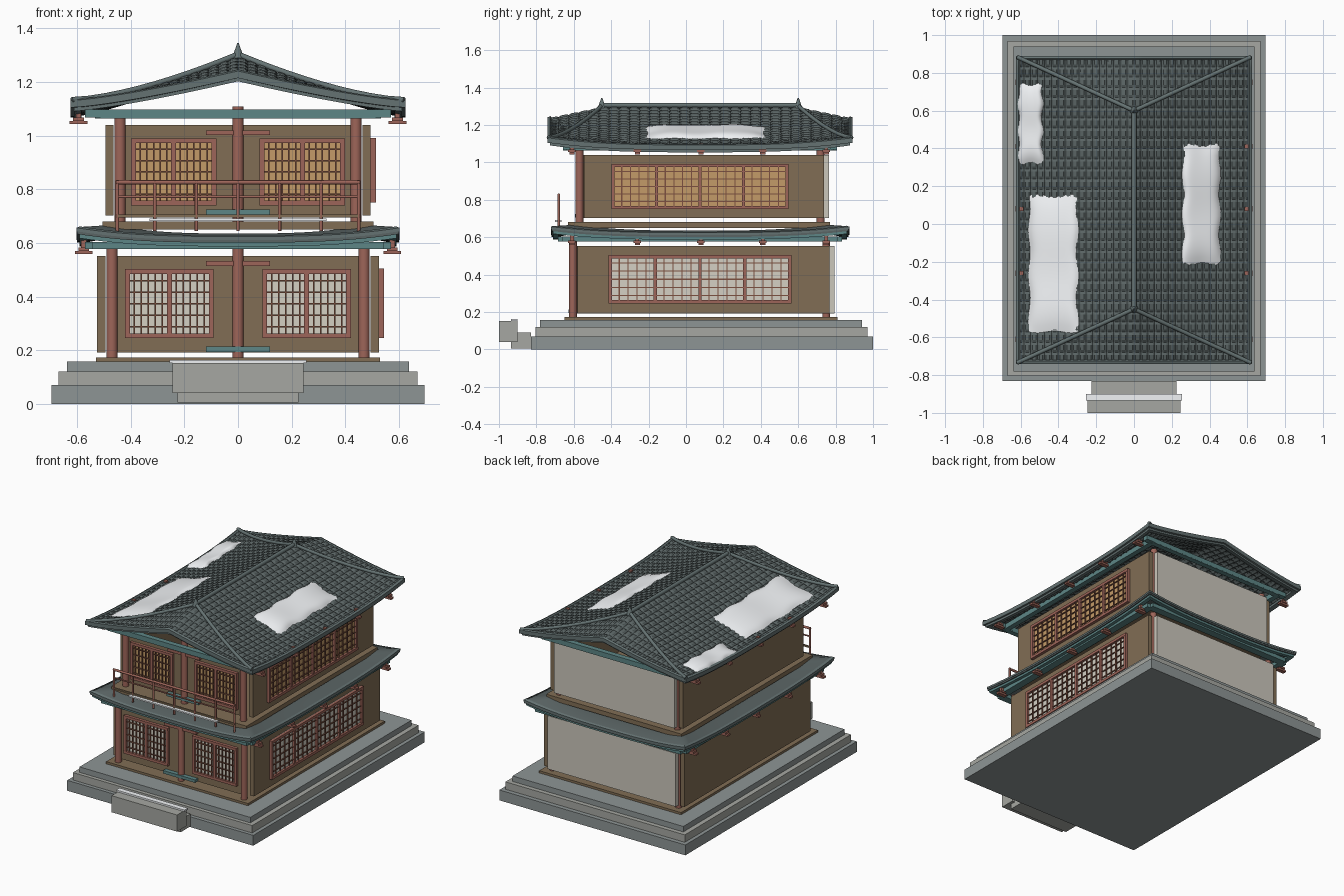
import bpy, bmesh, math

if "Cube" in bpy.data.objects:
    bpy.data.objects.remove(bpy.data.objects["Cube"])

C = 0.075                      # y centre of the house
HX, HY = 0.62, 0.81            # roof half sizes
COL = dict(roof=(.10, .125, .125), rim=(.13, .17, .17), teal=(.11, .24, .24), red=(.34, .13, .10),
           wood=(.22, .155, .09), lattice=(.2, .08, .05), plaster=(.6, .57, .5), paper=(.66, .63, .55),
           amber=(.55, .33, .14), stone=(.38, .39, .36), slate=(.27, .3, .3), dark=(.2, .22, .22),
           snow=(.88, .9, .92))
MATS = {}
for key, c in COL.items():
    MATS[key] = bpy.data.materials.new(key)
    MATS[key].diffuse_color = (*c, 1)


def finish(name, bm, mat, smooth=False):
    me = bpy.data.meshes.new(name)
    bmesh.ops.recalc_face_normals(bm, faces=bm.faces)
    bm.to_mesh(me)
    bm.free()
    me.materials.append(MATS[mat])
    ob = bpy.data.objects.new(name, me)
    bpy.context.collection.objects.link(ob)
    if smooth:
        bpy.ops.object.select_all(action='DESELECT')
        ob.select_set(True)
        bpy.context.view_layer.objects.active = ob
        bpy.ops.object.shade_smooth_by_angle(angle=math.radians(40))
    return ob


def boxes(name, items, mat):
    bm = bmesh.new()
    for x0, x1, y0, y1, z0, z1 in items:
        vs = [bm.verts.new((x, y, z)) for z in (z0, z1) for x, y in ((x0, y0), (x1, y0), (x1, y1), (x0, y1))]
        for f in ((0, 1, 2, 3), (4, 5, 6, 7), (0, 1, 5, 4), (1, 2, 6, 5), (2, 3, 7, 6), (3, 0, 4, 7)):
            bm.faces.new([vs[i] for i in f])
    return finish(name, bm, mat)


def cylinders(name, items, mat, r2=None):
    bm = bmesh.new()
    for x, y, z0, z1, r in items:
        res = bmesh.ops.create_cone(bm, cap_ends=True, segments=16, radius1=r, radius2=r if r2 is None else r2,
                                    depth=z1 - z0)
        bmesh.ops.translate(bm, verts=res['verts'], vec=(x, y, (z0 + z1) / 2))
    return finish(name, bm, mat, True)


def tube(name, pts, r, mat):
    cu = bpy.data.curves.new(name, 'CURVE')
    cu.dimensions = '3D'
    cu.bevel_depth, cu.bevel_resolution, cu.use_fill_caps = r, 2, True
    sp = cu.splines.new('POLY')
    sp.points.add(len(pts) - 1)
    for p, q in zip(sp.points, pts):
        p.co = (*q, 1)
    cu.materials.append(MATS[mat])
    bpy.context.collection.objects.link(bpy.data.objects.new(name, cu))


def eave_ring(name, hx, hy, zf, section, mat, n=28):
    """Sweep a section of (inset, dz) round a rectangle whose height follows zf."""
    corners = [(-1, -1), (1, -1), (1, 1), (-1, 1)]
    bm = bmesh.new()
    rings = []
    for k in range(4):
        (ax, ay), (bx, by) = corners[k], corners[(k + 1) % 4]
        for i in range(n):
            sx, sy = ax + (bx - ax) * i / n, ay + (by - ay) * i / n
            z = zf(sx * hx, C + sy * hy)
            rings.append([bm.verts.new((sx * (hx - d), C + sy * (hy - d), z + h)) for d, h in section])
    m = len(section)
    for i, a in enumerate(rings):
        b = rings[(i + 1) % len(rings)]
        for j in range(m):
            bm.faces.new((a[j], a[(j + 1) % m], b[(j + 1) % m], b[j]))
    return finish(name, bm, mat, True)


def beam_ring(name, hx, hy, w, z0, z1, mat):
    boxes(name, [(-hx, hx, C + s * hy - w / 2, C + s * hy + w / 2, z0, z1) for s in (-1, 1)] +
          [(s * hx - w / 2, s * hx + w / 2, C - hy, C + hy, z0, z1) for s in (-1, 1)], mat)


def window(name, side, p, a0, a1, z0, z1, panels, cols, rows, pane):
    """Lattice window; side faces +x at x=p, otherwise -y at y=p."""
    def put(u0, u1, w0, w1, d0, d1):
        return (p + d0, p + d1, u0, u1, w0, w1) if side else (u0, u1, p - d1, p - d0, w0, w1)
    f = 0.009
    frame = [put(a0 - f, a1 + f, z, z + 2 * f, 0, .02) for z in (z0, z1 - 2 * f)]
    bars, step = [], (a1 - a0) / panels
    for i in range(panels + 1):
        frame.append(put(a0 + i * step - f, a0 + i * step + f, z0, z1, 0, .019))
    for i in range(panels):
        for j in range(1, cols):
            u = a0 + step * (i + j / cols)
            bars.append(put(u - .0028, u + .0028, z0, z1, .003, .012))
    for j in range(1, rows):
        z = z0 + (z1 - z0) * j / rows
        bars.append(put(a0, a1, z - .0028, z + .0028, .003, .011))
    boxes(name + "_frame", frame, 'red')
    boxes(name + "_lattice", bars, 'lattice')
    boxes(name + "_pane", [put(a0, a1, z0, z1, -.001, .004)], pane)


# stone terrace and front steps
boxes("terrace_bottom", [(-.695, .695, -.83, 1, 0, .07)], 'slate')
boxes("terrace_middle", [(-.67, .67, -.805, .97, .07, .12)], 'stone')
boxes("terrace_top", [(-.638, .638, -.78, .94, .12, .157)], 'slate')
boxes("front_steps", [(-.245, .245, -1, -.9, .04, .152), (-.225, .225, -.935, -.83, .005, .09)], 'stone')
boxes("step_snow", [(-.255, .255, -.935, -.9, .152, .163)], 'snow')


# one storey: plinth, columns, walls, windows
def storey(tag, plinth, cx, yf, yb, z0, z1, w0, w1, ztop, wx, win_x, win_y, pane):
    px, py0, py1, pz0, pz1 = plinth
    boxes(tag + "_plinth", [(-px, px, py0, py1, pz0, pz1)], 'wood')
    cylinders(tag + "_columns", [(x, yf, z0, z1, .021) for x in (-cx, 0, cx)] +
              [(s * cx, yb, z0, z1, .021) for s in (-1, 1)], 'red')
    boxes(tag + "_front_wall", [(-cx, cx, yf + .005, yf + .028, w0, w1)], 'wood')
    boxes(tag + "_side_walls", [(min(s * wx, s * (wx + .03)), max(s * wx, s * (wx + .03)), yf + .025, yb + .018,
                                 w0, w1) for s in (-1, 1)], 'wood')
    boxes(tag + "_back_wall", [(-cx - .01, cx + .01, yb + .018, yb + .045, w0, w1)], 'plaster')
    boxes(tag + "_lintel", [(-.12, .12, yf - .012, yf + .006, w1 - .038, w1 - .02)], 'red')
    boxes(tag + "_door_sill", [(-.12, .12, yf - .024, yf + .006, w0 + .002, w0 + .022)], 'teal')
    a, b, h0, h1 = win_x
    for n, (l, r) in {"left": (-b, -a), "right": (a, b)}.items():
        window(f"{tag}_{n}_window", False, yf + .005, l, r, h0, h1, 2, 6, 6, pane)
    window(tag + "_side_window", True, wx + .03, *win_y, 4, 5, 6, pane)
    # brackets under the side eaves
    br = []
    for s in (-1, 1):
        for y in (-.61, -.26, .08, .41, .75):
            x = s * (cx + .105 if tag == "lower" else cx + .155)
            br += [(x - .033, x + .033, y - .014, y + .014, ztop - .017, ztop - .005),
                   (x - .02, x + .02, y - .02, y + .02, ztop - .005, ztop + .008),
                   (x - .01, x + .01, y - .01, y + .01, ztop + .008, ztop + .04)]
    boxes(tag + "_brackets", br, 'red')


storey("lower", (.53, -.65, .81, .157, .172), .47, -.605, .75, .172, .59, .192, .552, .575, .495,
       (.1, .412, .245, .502), (-.405, .555, .245, .505), 'paper')
storey("upper", (.505, -.63, .77, .65, .68), .44, -.57, .72, .68, 1.075, .702, 1.04, 1.06, .465,
       (.09, .39, .74, .99), (-.39, .54, .75, .992), 'amber')
cylinders("centre_post_head", [(0, -.57, 1.07, 1.108, .021)], 'red')


# lower skirt eave with lifted corners
def skirt_z(x, y):
    t = min(abs(x) / .6, abs(y - C) / .795)
    return .615 + .032 * t ** 3


eave_ring("skirt_roof", .6, .795, skirt_z, [(0, -.014), (0, .004), (.02, .013), (.13, .02), (.13, .005), (.03, -.014)],
          'roof')
eave_ring("skirt_edge", .603, .798, skirt_z, [(0, -.004), (0, .009), (.014, .014), (.016, -.004)], 'rim')
eave_ring("skirt_fascia", .592, .787, skirt_z, [(0, -.028), (0, -.012), (.03, -.012), (.03, -.028)], 'teal')
beam_ring("skirt_beam", .545, .735, .05, .577, .603, 'teal')


# main roof height: two concave slopes with raised hipped ends
def roof_z(x, y):
    u, v = min(abs(x) / HX, 1), min(abs(y - C), HY)

    def main(w):
        e = 1.087 + .038 * (w / HY) ** 3
        return e + (1.295 - e) * (1 - u) ** 1.3
    vh = .525 + .285 * u
    if v <= vh or HY - vh < 1e-4:
        return main(v)
    k = (v - vh) / (HY - vh)
    return main(vh) * (1 - k) + (1.125 + .11 * (1 - u) ** 1.3) * k


# tiled main roof: raised tiles split by grooves
TX, TY, SUB = 34, 30, 4
bm = bmesh.new()
grid = []
for i in range(TX * SUB + 1):
    row = []
    for j in range(TY * SUB + 1):
        x, y = HX * (2 * i / (TX * SUB) - 1), C + HY * (2 * j / (TY * SUB) - 1)
        groove = .008 if i % SUB == 0 or j % SUB == 0 else 0
        row.append(bm.verts.new((x, y, roof_z(x, y) + .004 - groove)))
    grid.append(row)
for i in range(TX * SUB):
    for j in range(TY * SUB):
        bm.faces.new((grid[i][j], grid[i + 1][j], grid[i + 1][j + 1], grid[i][j + 1]))
roof = finish("main_roof_tiles", bm, 'roof')
sol = roof.modifiers.new("thickness", 'SOLIDIFY')
sol.thickness, sol.offset = .014, -1
eave_ring("main_roof_edge", HX + .005, HY + .005, roof_z, [(0, -.02), (0, .006), (.014, .012), (.022, .004), (.022, -.02)],
          'rim')
eave_ring("main_roof_fascia", HX - .008, HY - .008, roof_z, [(0, -.034), (0, -.016), (.028, -.012), (.028, -.03)], 'rim')
beam_ring("main_roof_beam", .515, .715, .035, 1.064, 1.098, 'teal')
boxes("main_front_beam_ends", [(-.57, .57, C + s * .715 - .018, C + s * .715 + .018, 1.068, 1.098) for s in (-1, 1)],
      'teal')

# ridge, hips and finials
tube("main_ridge", [(0, C - .525, 1.305), (0, C + .525, 1.305)], .013, 'rim')
for sy in (-1, 1):
    for sx in (-1, 1):
        pts = [(sx * HX * k / 10, C + sy * (.525 + .285 * k / 10)) for k in range(11)]
        tube("hip_ridge", [(x, y, roof_z(x, y) + .008) for x, y in pts], .011, 'rim')
cylinders("ridge_finials", [(0, C + s * .525, 1.29, 1.345, .022) for s in (-1, 1)], 'rim', .003)


# snow patches lying on the slopes
def snow(name, x0, x1, y0, y1, n=20):
    b = bmesh.new()
    g = []
    for i in range(n + 1):
        g.append([])
        for j in range(n + 1):
            a, c = i / n, j / n
            x = x0 + (x1 - x0) * a + .006 * math.sin(c * 19) * (2 * a - 1)
            y = y0 + (y1 - y0) * c + .006 * math.sin(a * 9) * (2 * c - 1)
            h = (1 - abs(2 * a - 1) ** 6) * (1 - abs(2 * c - 1) ** 6)
            g[-1].append(b.verts.new((x, y, roof_z(x, y) + .002 + h * (.022 + .003 * math.sin(c * 11)))))
    for i in range(n):
        for j in range(n):
            b.faces.new((g[i][j], g[i + 1][j], g[i + 1][j + 1], g[i][j + 1]))
    finish(name, b, 'snow', True)


snow("snow_patch_left", -.555, -.3, -.57, .15)
snow("snow_patch_right", .26, .455, -.21, .42)
snow("snow_patch_corner", -.615, -.485, .32, .74)

# balcony railing and its snow strip
tube("balcony_top_rail", [(-.455, -.68, .826), (.455, -.68, .826)], .008, 'red')
tube("balcony_mid_rail", [(-.455, -.68, .772), (.455, -.68, .772)], .005, 'red')
cylinders("balcony_posts", [(x, -.68, .645, .832, .0065) for x in (-.45, -.31, -.155, 0, .155, .31, .45)], 'red')
boxes("balcony_bottom_rail", [(-.455, .455, -.686, -.674, .695, .705)], 'wood')
boxes("balcony_snow", [(-.33, .33, -.7, -.665, .682, .691)], 'snow')

for m in bpy.data.materials:
    if m.users and not m.is_grease_pencil:
        m.use_nodes = True
        m.node_tree.nodes["Principled BSDF"].inputs["Base Color"].default_value = m.diffuse_color
